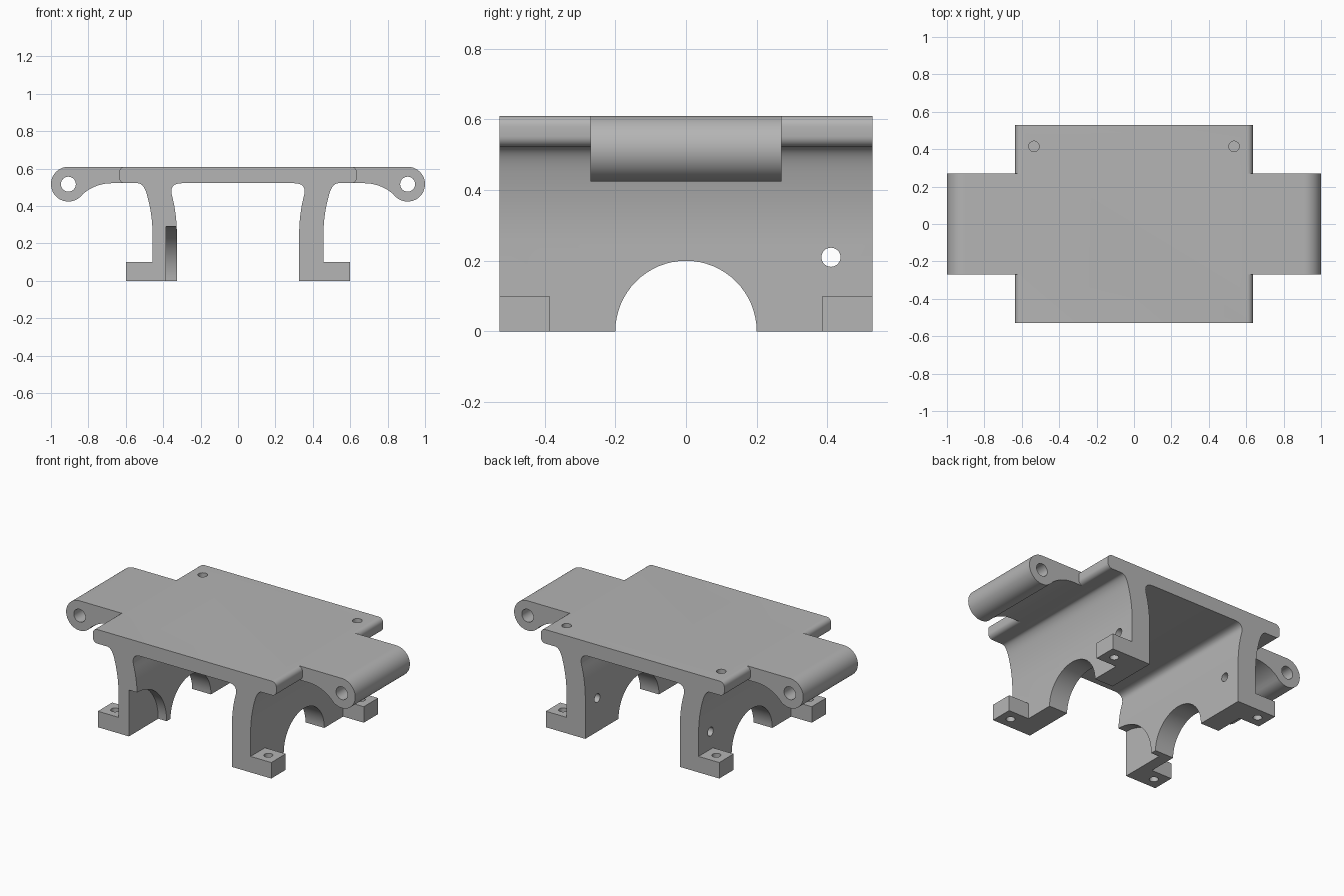
import bpy, bmesh
from math import cos, sin, pi, radians
from mathutils import Matrix, Vector

if "Cube" in bpy.data.objects:
    bpy.data.objects.remove(bpy.data.objects["Cube"], do_unlink=True)

grey = bpy.data.materials.new("plain_grey")
grey.use_nodes = True
grey.diffuse_color = (0.46, 0.46, 0.46, 1)
grey.node_tree.nodes["Principled BSDF"].inputs["Base Color"].default_value = grey.diffuse_color

HALF_Y, ARM_Y = 0.528, 0.27
TOP, UNDER = 0.61, 0.522


def make_object(name, bm):
    bmesh.ops.recalc_face_normals(bm, faces=bm.faces)
    mesh = bpy.data.meshes.new(name)
    bm.to_mesh(mesh)
    bm.free()
    mesh.materials.append(grey)
    obj = bpy.data.objects.new(name, mesh)
    bpy.context.collection.objects.link(obj)
    return obj


def extrude_profile(name, points, half):
    """Extrude an x-z outline along y, centred."""
    bm = bmesh.new()
    face = bm.faces.new([bm.verts.new((x, -half, z)) for x, z in points])
    new = bmesh.ops.extrude_face_region(bm, geom=[face])["geom"]
    bmesh.ops.translate(bm, vec=(0, 2 * half, 0),
                        verts=[v for v in new if isinstance(v, bmesh.types.BMVert)])
    return make_object(name, bm)


def cylinder(centre, radius, depth, axis, sides=32):
    bm = bmesh.new()
    turn = Vector((0, 0, 1)).rotation_difference(Vector(axis)).to_matrix().to_4x4()
    bmesh.ops.create_cone(bm, cap_ends=True, segments=sides, radius1=radius, radius2=radius,
                          depth=depth, matrix=Matrix.Translation(centre) @ turn)
    return make_object("cutter", bm)


def box(centre, size):
    bm = bmesh.new()
    bmesh.ops.create_cube(bm, size=1, matrix=Matrix.Translation(centre) @ Matrix.Diagonal((*size, 1)))
    return make_object("foot", bm)


def combine(target, other, operation):
    """Apply a boolean and discard the second object."""
    mod = target.modifiers.new("boolean", 'BOOLEAN')
    mod.operation, mod.solver, mod.object = operation, 'EXACT', other
    bpy.context.view_layer.update()
    result = bpy.data.meshes.new_from_object(target.evaluated_get(bpy.context.evaluated_depsgraph_get()))
    target.modifiers.clear()
    target.data = result
    bpy.data.objects.remove(other, do_unlink=True)


def arc(cx, cz, r, start, end, n):
    angles = [radians(start + (end - start) * i / n) for i in range(n + 1)]
    return [(cx + r * cos(a), cz + r * sin(a)) for a in angles]


def bezier(a, b, c, n=8):
    a, b, c = map(Vector, (a, b, c))
    ts = [i / n for i in range(n + 1)]
    return [tuple(a * (1 - t) ** 2 + b * 2 * t * (1 - t) + c * t * t) for t in ts]


# Deck and curved legs share one outline, mirrored about the centre
edge, rnd = 0.635, 0.03
half = arc(edge - rnd, TOP - rnd, rnd, 90, 0, 6) + arc(edge - rnd, UNDER + rnd, rnd, 0, -90, 6)
half += bezier((0.535, UNDER), (0.502, UNDER), (0.484, 0.45))
half += bezier((0.484, 0.45), (0.457, 0.35), (0.457, 0.25))[1:]
half += [(0.457, 0), (0.327, 0)]
half += bezier((0.327, 0.25), (0.327, 0.36), (0.354, 0.46))
half += bezier((0.354, 0.46), (0.368, UNDER), (0.30, UNDER))[1:]
outline = half + [(-x, z) for x, z in reversed(half)]
body = extrude_profile("bracket_body", outline, HALF_Y)

# Hinge arms with a rounded knuckle and a concave underside
knuckle_x, knuckle_z, knuckle_r = 0.907, 0.517, 0.093
for side in (-1, 1):
    arm = [(0.55, TOP)] + arc(knuckle_x, knuckle_z, knuckle_r, 90, -135, 30)
    arm += arc(0.675, UNDER - 0.235, 0.235, 45, 90, 10)[1:] + [(0.55, UNDER)]
    combine(body, extrude_profile("arm", [(side * x, z) for x, z in arm], ARM_Y), 'UNION')

# Mounting feet
for side in (-1, 1):
    for end in (-1, 1):
        combine(body, box((side * 0.52, end * 0.457, 0.05), (0.16, 0.142, 0.1)), 'UNION')

# Arch through both legs, and the cross holes near the back
combine(body, cylinder((0, 0, 0), 0.2, 1.6, (1, 0, 0), 64), 'DIFFERENCE')
combine(body, cylinder((0, 0.41, 0.21), 0.027, 1.6, (1, 0, 0)), 'DIFFERENCE')

# Curved relief inside the front of one leg
combine(body, cylinder((-0.285, -HALF_Y, 0), 0.29, 0.2, (1, 0, 0), 64), 'DIFFERENCE')

# Knuckle bores, blind deck holes and foot holes
for side in (-1, 1):
    combine(body, cylinder((side * knuckle_x, 0, knuckle_z), 0.04, 0.8, (0, 1, 0)), 'DIFFERENCE')
    combine(body, cylinder((side * 0.535, 0.415, TOP), 0.028, 0.12, (0, 0, 1)), 'DIFFERENCE')
    for end in (-1, 1):
        combine(body, cylinder((side * 0.53, end * 0.457, 0.05), 0.026, 0.2, (0, 0, 1)), 'DIFFERENCE')

# Smooth curves, crisp edges
bpy.ops.object.select_all(action='DESELECT')
body.select_set(True)
bpy.context.view_layer.objects.active = body
bpy.ops.object.shade_smooth_by_angle(angle=radians(30))
